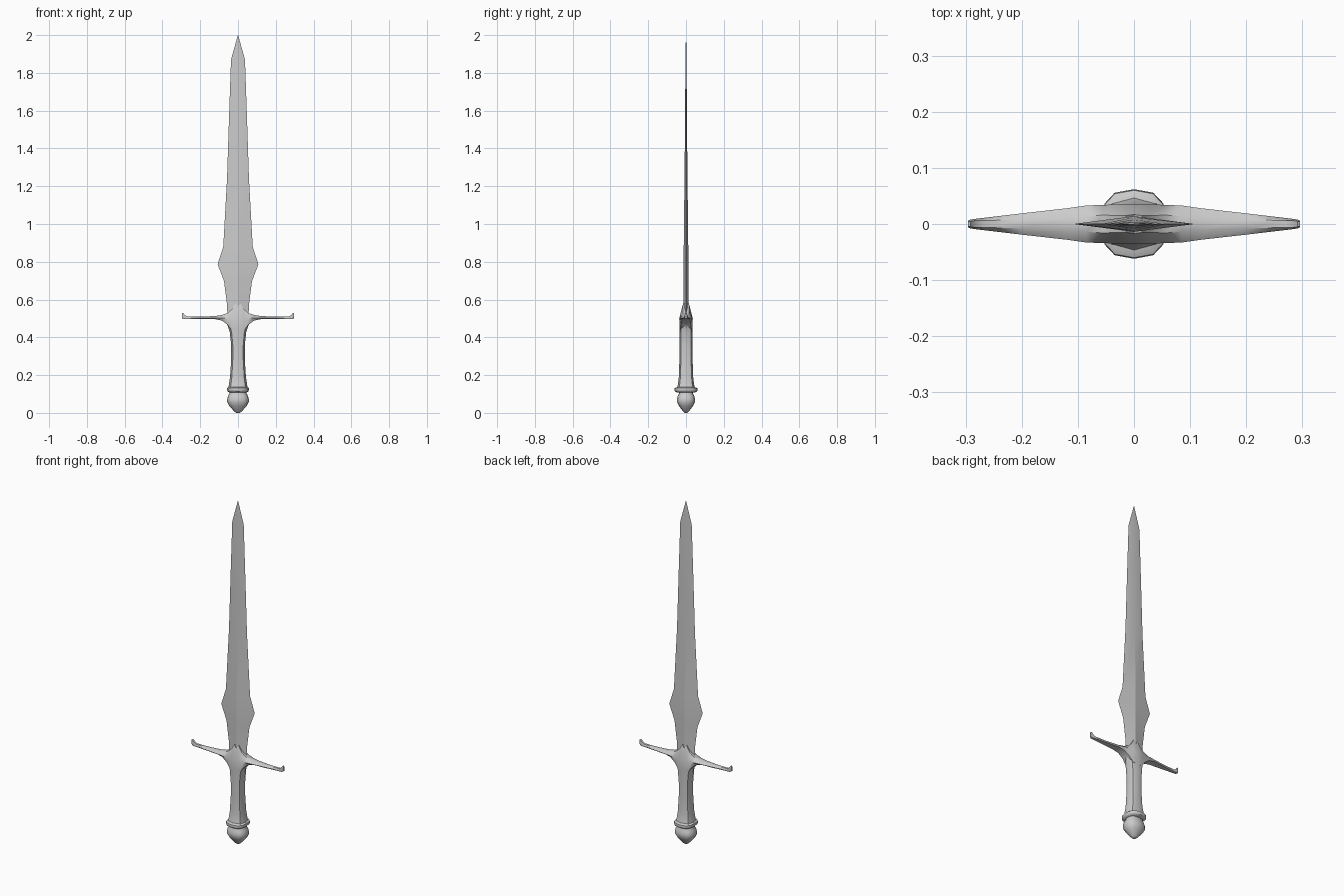
import bpy, bmesh, math


def loft(name, rings, angle=35):
    """Skin a list of equal-length point rings, cap both ends, shade by angle."""
    bm = bmesh.new()
    vr = [[bm.verts.new(p) for p in r] for r in rings]
    n = len(vr[0])
    for a, b in zip(vr, vr[1:]):
        for i in range(n):
            j = (i + 1) % n
            bm.faces.new((a[i], a[j], b[j], b[i]))
    bm.faces.new(vr[0])
    bm.faces.new(vr[-1])
    bmesh.ops.remove_doubles(bm, verts=bm.verts, dist=1e-5)
    bmesh.ops.recalc_face_normals(bm, faces=bm.faces)
    me = bpy.data.meshes.new(name)
    bm.to_mesh(me)
    bm.free()
    ob = bpy.data.objects.new(name, me)
    bpy.context.collection.objects.link(ob)
    bpy.ops.object.select_all(action='DESELECT')
    bpy.context.view_layer.objects.active = ob
    ob.select_set(True)
    bpy.ops.object.shade_smooth_by_angle(angle=math.radians(angle))
    return ob


def oval(z, rx, ry, sides=12, power=0.75):
    """Squarish oval ring at height z."""
    pts = []
    for i in range(sides):
        t = 2 * math.pi * i / sides
        c, s = math.cos(t), math.sin(t)
        pts.append((rx * math.copysign(abs(c) ** power, c),
                    ry * math.copysign(abs(s) ** power, s), z))
    return pts


# Blade: diamond section (z, half width, half thickness)
blade = [(0.50, 0.055, 0.013), (0.58, 0.059, 0.014), (0.697, 0.074, 0.014),
         (0.787, 0.108, 0.014), (0.88, 0.078, 0.012), (1.24, 0.058, 0.008),
         (1.55, 0.048, 0.005), (1.87, 0.037, 0.003), (2.0, 0.0006, 0.0006)]
loft("blade", [[(w, 0, z), (0, t, z), (-w, 0, z), (0, -t, z)] for z, w, t in blade], 15)

# Crossguard: (x, bottom z, middle z, top z, bottom / middle / top half depth)
half = [(0.000, 0.430, 0.500, 0.562, 0.033, 0.036, 0.017),
        (0.014, 0.430, 0.500, 0.581, 0.033, 0.036, 0.015),
        (0.030, 0.435, 0.500, 0.551, 0.030, 0.035, 0.015),
        (0.055, 0.466, 0.502, 0.529, 0.025, 0.034, 0.016),
        (0.085, 0.489, 0.503, 0.518, 0.022, 0.033, 0.014),
        (0.120, 0.496, 0.502, 0.513, 0.020, 0.028, 0.011),
        (0.200, 0.496, 0.502, 0.509, 0.014, 0.019, 0.008),
        (0.268, 0.496, 0.502, 0.510, 0.008, 0.011, 0.006),
        (0.284, 0.496, 0.505, 0.519, 0.007, 0.009, 0.006),
        (0.291, 0.497, 0.510, 0.530, 0.006, 0.008, 0.005),
        (0.296, 0.501, 0.512, 0.527, 0.004, 0.006, 0.004)]
full = [(-s[0], *s[1:]) for s in reversed(half[1:])] + half
loft("crossguard", [[(x, -yb, zb), (x, -ym, zm), (x, -yt, zt),
                     (x, yt, zt), (x, ym, zm), (x, yb, zb)]
                    for x, zb, zm, zt, yb, ym, yt in full], 40)

# Grip, flaring into the guard and the collar
grip = [(0.125, 0.054, 0.050), (0.145, 0.049, 0.044), (0.19, 0.042, 0.038),
        (0.28, 0.036, 0.035), (0.36, 0.036, 0.035), (0.43, 0.044, 0.035),
        (0.465, 0.056, 0.035), (0.49, 0.072, 0.034), (0.503, 0.082, 0.032)]
loft("grip", [oval(*s, sides=8) for s in grip], 40)

# Collar ring
collar = [(0.108, 0.046, 0.048), (0.114, 0.055, 0.059), (0.122, 0.058, 0.062),
          (0.131, 0.057, 0.060), (0.137, 0.050, 0.046)]
loft("collar", [oval(*s) for s in collar], 40)

# Pommel
pommel = [(0.0, 0.009, 0.008), (0.007, 0.019, 0.015), (0.035, 0.045, 0.036),
          (0.057, 0.057, 0.048), (0.072, 0.057, 0.048), (0.090, 0.053, 0.044),
          (0.102, 0.045, 0.038), (0.112, 0.045, 0.038)]
loft("pommel", [oval(*s) for s in pommel], 40)
